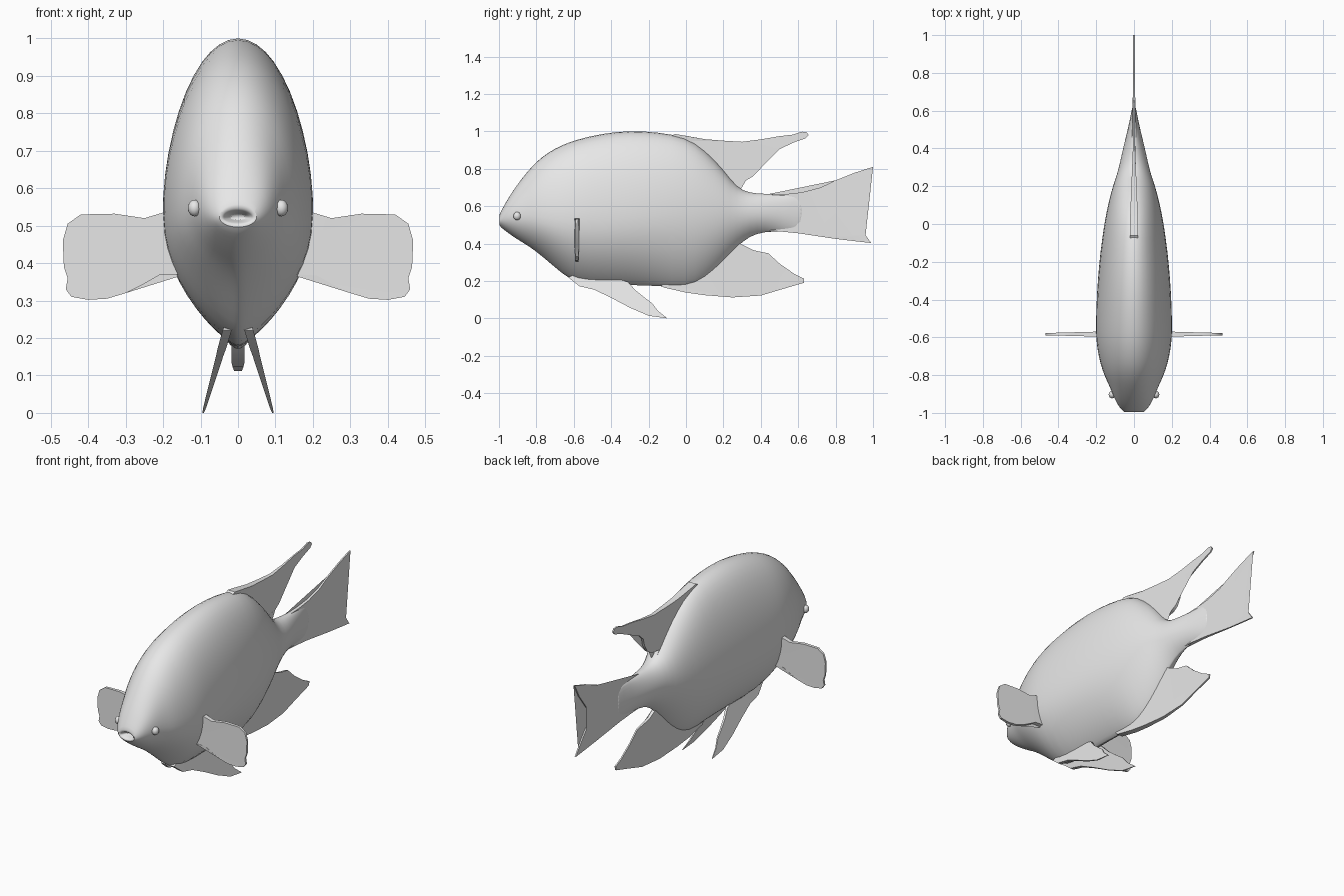
import bpy, bmesh, math
from mathutils import Vector

grey = bpy.data.materials.new("pale_grey")
grey.diffuse_color = (0.8, 0.8, 0.8, 1)


def finish(name, bm, angle=40):
    bmesh.ops.recalc_face_normals(bm, faces=bm.faces)
    me = bpy.data.meshes.new(name)
    bm.to_mesh(me)
    bm.free()
    me.materials.append(grey)
    ob = bpy.data.objects.new(name, me)
    bpy.context.collection.objects.link(ob)
    bpy.ops.object.select_all(action='DESELECT')
    ob.select_set(True)
    bpy.context.view_layer.objects.active = ob
    bpy.ops.object.shade_smooth_by_angle(angle=math.radians(angle))
    return ob


def fin(name, outline, place, thick):
    """Thin plate from a 2D outline; place(a, b, side) gives the 3D point."""
    bm = bmesh.new()
    sides = [[bm.verts.new(place(a, b, s * thick(a, b))) for a, b in outline]
             for s in (-1, 1)]
    for ring in sides:
        bm.faces.new(ring)
    n = len(outline)
    for i in range(n):
        j = (i + 1) % n
        bm.faces.new((sides[0][i], sides[0][j], sides[1][j], sides[1][i]))
    bmesh.ops.triangulate(bm, faces=[f for f in bm.faces if len(f.verts) > 4])
    return finish(name, bm)


# Body sections: y, bottom z, widest z, top z, half width
sections = [
    (-0.955, 0.515, 0.522, 0.53, 0.02),
    (-0.995, 0.508, 0.522, 0.54, 0.040),
    (-1.0, 0.497, 0.522, 0.553, 0.048),
    (-0.98, 0.478, 0.53, 0.59, 0.070),
    (-0.95, 0.455, 0.545, 0.645, 0.092),
    (-0.90, 0.42, 0.55, 0.72, 0.115),
    (-0.85, 0.39, 0.55, 0.785, 0.135),
    (-0.80, 0.355, 0.54, 0.84, 0.160),
    (-0.74, 0.305, 0.53, 0.89, 0.180),
    (-0.66, 0.235, 0.52, 0.933, 0.198),
    (-0.58, 0.18, 0.52, 0.962, 0.205),
    (-0.45, 0.172, 0.52, 0.993, 0.203),
    (-0.30, 0.175, 0.53, 1.01, 0.195),
    (-0.15, 0.17, 0.55, 1.0, 0.181),
    (0.0, 0.155, 0.56, 0.975, 0.160),
    (0.10, 0.205, 0.56, 0.905, 0.140),
    (0.20, 0.30, 0.56, 0.80, 0.114),
    (0.27, 0.38, 0.56, 0.70, 0.088),
    (0.34, 0.44, 0.56, 0.67, 0.072),
    (0.42, 0.463, 0.56, 0.668, 0.054),
    (0.52, 0.465, 0.56, 0.66, 0.028),
    (0.64, 0.455, 0.56, 0.67, 0.006),
]
bm = bmesh.new()
SEG = 24
rings = []
for y, bot, mid, top, w in sections:
    ring = []
    for i in range(SEG):
        a = 2 * math.pi * i / SEG
        c, s = math.cos(a), math.sin(a)
        # the belly narrows to a keel behind the head
        p = 1.0 if s >= 0 else 1.0 + 0.7 * min(1, max(0, (y + 1) / 0.3))
        x = math.copysign(abs(c) ** p, c) * w
        z = mid + s * ((top - mid) if s >= 0 else (mid - bot))
        ring.append(bm.verts.new((x, y, z)))
    rings.append(ring)
for r, q in zip(rings, rings[1:]):
    for i in range(SEG):
        j = (i + 1) % SEG
        bm.faces.new((r[i], r[j], q[j], q[i]))
bm.faces.new(rings[0])
bm.faces.new(rings[-1])
body = finish("body", bm, 60)
sub = body.modifiers.new("smooth", 'SUBSURF')
sub.levels = sub.render_levels = 1


# Fins along the centre line, thinning toward the rear
def centre(a, b, t):
    return Vector((t, a, b))


def taper(y0, y1, t0, t1):
    return lambda a, b: t0 + (t1 - t0) * min(1, max(0, (a - y0) / (y1 - y0)))


fin("dorsal_fin", [
    (-0.12, 0.95), (-0.06, 0.986), (0, 0.976), (0.1, 0.958), (0.2, 0.95),
    (0.3, 0.944), (0.4, 0.957), (0.5, 0.974), (0.57, 0.982), (0.62, 0.998),
    (0.645, 0.995), (0.655, 0.98), (0.64, 0.963), (0.58, 0.942), (0.5, 0.905),
    (0.42, 0.87), (0.39, 0.84), (0.38, 0.80), (0.355, 0.757), (0.32, 0.737),
    (0.255, 0.73), (0.29, 0.685), (0.2, 0.7), (0.05, 0.82)],
    centre, taper(0.0, 0.45, 0.022, 0.004))

fin("tail_fin", [
    (0.42, 0.66), (0.53, 0.664), (0.62, 0.674), (0.72, 0.70), (0.8, 0.738),
    (0.9, 0.778), (1.0, 0.81), (0.96, 0.735), (0.9, 0.655), (0.845, 0.583),
    (0.9, 0.52), (0.96, 0.445), (0.99, 0.403), (0.9, 0.413), (0.8, 0.425),
    (0.7, 0.44), (0.6, 0.455), (0.5, 0.465), (0.42, 0.47)],
    centre, taper(0.5, 0.8, 0.010, 0.004))

fin("anal_fin", [
    (-0.15, 0.2), (-0.12, 0.165), (0, 0.138), (0.1, 0.124), (0.25, 0.112),
    (0.4, 0.122), (0.5, 0.152), (0.63, 0.19), (0.632, 0.212), (0.58, 0.237),
    (0.5, 0.293), (0.44, 0.348), (0.38, 0.36), (0.33, 0.373), (0.28, 0.405),
    (0.2, 0.44), (0.1, 0.36)],
    centre, taper(0.0, 0.45, 0.018, 0.004))

# Paired fins and eyes
pectoral = [
    (0.14, 0.51), (0.2, 0.535), (0.25, 0.52), (0.33, 0.532), (0.42, 0.53),
    (0.455, 0.505), (0.468, 0.46), (0.465, 0.39), (0.455, 0.36), (0.46, 0.33),
    (0.445, 0.31), (0.4, 0.302), (0.35, 0.305), (0.3, 0.32), (0.25, 0.345),
    (0.21, 0.368), (0.14, 0.37)]
pelvic = [
    (-0.63, 0.22), (-0.57, 0.172), (-0.49, 0.153), (-0.4, 0.11), (-0.3, 0.057),
    (-0.2, 0.014), (-0.1, 0.0), (-0.15, 0.04), (-0.18, 0.08), (-0.22, 0.11),
    (-0.27, 0.15), (-0.31, 0.195), (-0.4, 0.22), (-0.55, 0.25)]
for side, m in (("left", 1), ("right", -1)):
    fin(side + "_pectoral_fin", pectoral,
        lambda a, b, t: Vector((m * a, -0.583 + t, b)),
        taper(0.2, 0.46, 0.013, 0.006))
    fin(side + "_pelvic_fin", pelvic,
        lambda a, b, t: Vector((m * (0.035 + 0.29 * (0.2 - b)) + t, a, b)),
        taper(-0.6, -0.1, 0.012, 0.002))
    bm = bmesh.new()
    bmesh.ops.create_uvsphere(bm, u_segments=16, v_segments=10, radius=0.02)
    bmesh.ops.scale(bm, vec=(0.9, 1, 1.1), verts=bm.verts)
    bmesh.ops.translate(bm, vec=(m * 0.116, -0.903, 0.547), verts=bm.verts)
    finish(side + "_eye", bm)
